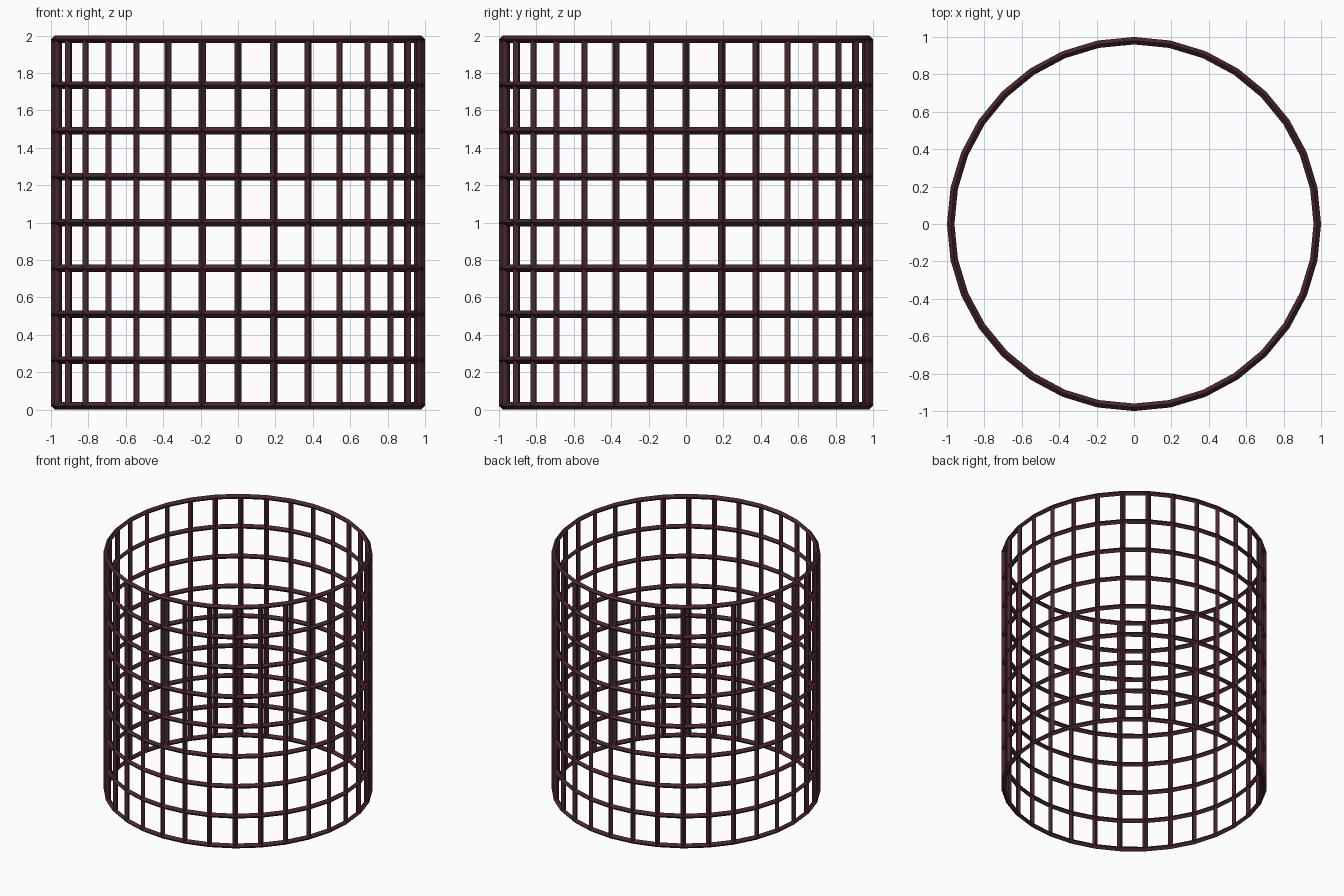
import bpy, bmesh
from math import cos, sin, tau

if "Cube" in bpy.data.objects:
    bpy.data.objects.remove(bpy.data.objects["Cube"])

SIDES, ROWS = 32, 8
RADIUS, BAR = 0.98, 0.04
Z0, Z1 = BAR / 2, 2 - BAR / 2

# Open cylindrical grid of quads
bm = bmesh.new()
rings = []
for r in range(ROWS + 1):
    z = Z0 + (Z1 - Z0) * r / ROWS
    rings.append([bm.verts.new((RADIUS * cos(tau * i / SIDES),
                                RADIUS * sin(tau * i / SIDES), z))
                  for i in range(SIDES)])
for low, high in zip(rings, rings[1:]):
    for i in range(SIDES):
        j = (i + 1) % SIDES
        bm.faces.new((low[i], low[j], high[j], high[i]))
bm.normal_update()
mesh = bpy.data.meshes.new("wire_cage")
bm.to_mesh(mesh)
bm.free()
cage = bpy.data.objects.new("wire_cage", mesh)
bpy.context.collection.objects.link(cage)

# Turn every grid edge into a diamond-section bar
wire = cage.modifiers.new("Bars", 'WIREFRAME')
wire.thickness = BAR
wire.offset = 0
wire.use_boundary = True
wire.use_replace = True
wire.use_even_offset = True

# Dark maroon paint
mat = bpy.data.materials.new("dark_maroon")
mat.diffuse_color = (0.065, 0.02, 0.03, 1)
mat.use_nodes = True
mat.node_tree.nodes["Principled BSDF"].inputs["Base Color"].default_value = mat.diffuse_color
mesh.materials.append(mat)
